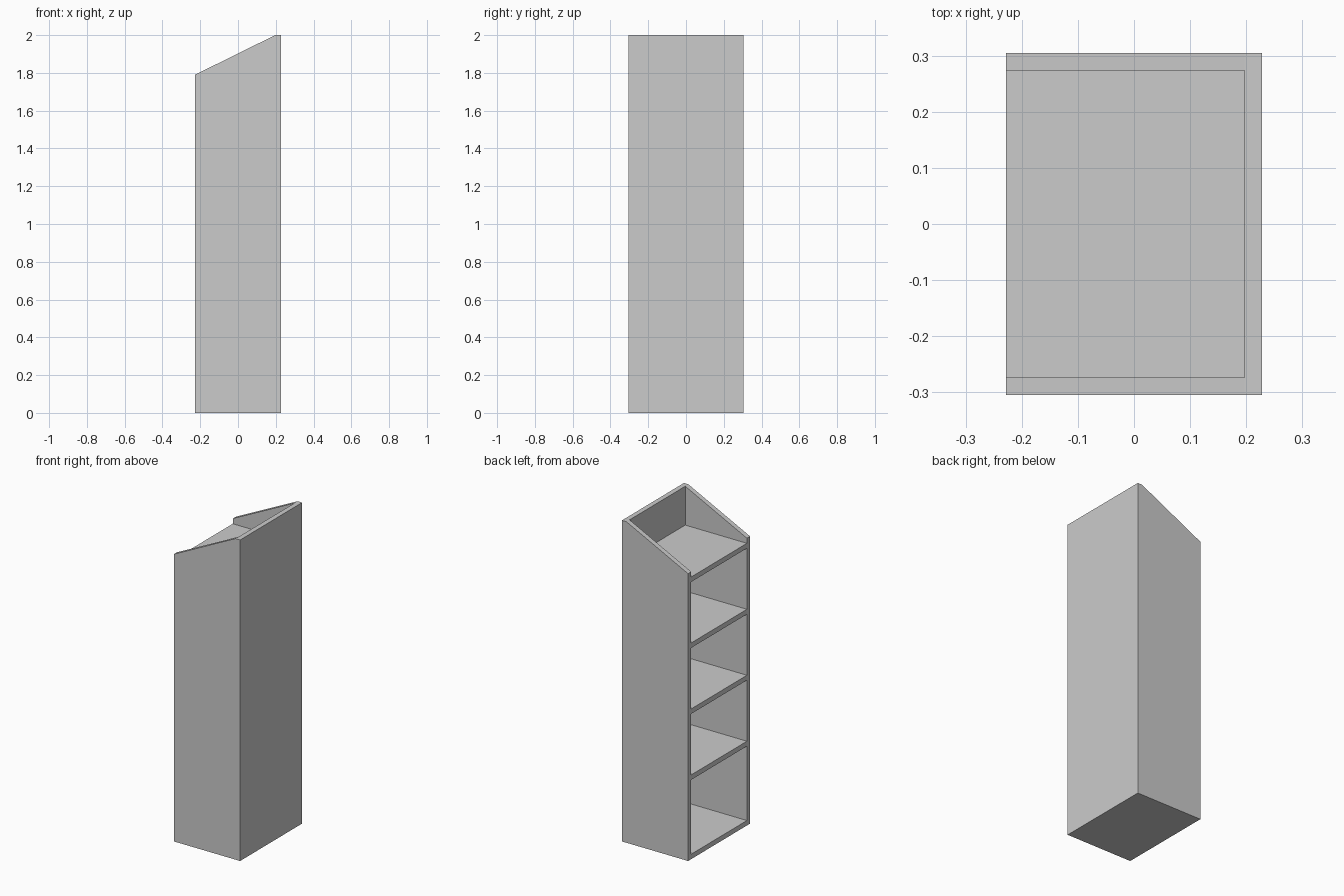
import bpy, bmesh

if "Cube" in bpy.data.objects:
    bpy.data.objects.remove(bpy.data.objects["Cube"])

X, Y, T = 0.228, 0.305, 0.031   # half depth, half width, board thickness
H_BACK, H_FRONT = 2.0, 1.79


def prism(name, profile, y0, y1):
    """Extrude an x-z profile from y0 to y1."""
    bm = bmesh.new()
    face = bm.faces.new([bm.verts.new((x, y0, z)) for x, z in profile])
    out = bmesh.ops.extrude_face_region(bm, geom=[face])
    verts = [v for v in out["geom"] if isinstance(v, bmesh.types.BMVert)]
    bmesh.ops.translate(bm, verts=verts, vec=(0, y1 - y0, 0))
    bmesh.ops.recalc_face_normals(bm, faces=bm.faces)
    mesh = bpy.data.meshes.new(name)
    bm.to_mesh(mesh)
    bm.free()
    obj = bpy.data.objects.new(name, mesh)
    bpy.context.collection.objects.link(obj)
    return obj


def board(name, x0, x1, z0, z1):
    """Box spanning the space between the side panels."""
    return prism(name, [(x0, z0), (x1, z0), (x1, z1), (x0, z1)], -Y + T, Y - T)


# Sloped side panels
side = [(-X, 0), (X, 0), (X, H_BACK), (X - T, H_BACK), (-X, H_FRONT)]
prism("side_panel_front", side, -Y, -Y + T)
prism("side_panel_rear", side, Y - T, Y)

# Back panel
board("back_panel", X - T, X, 0, H_BACK)

# Base and shelves, flush with the open side
board("base", -X, X - T, 0, T)
for i in range(4):
    top = 0.525 + 0.411 * i
    board(f"shelf_{i + 1}", -X, X - T, top - T, top)
